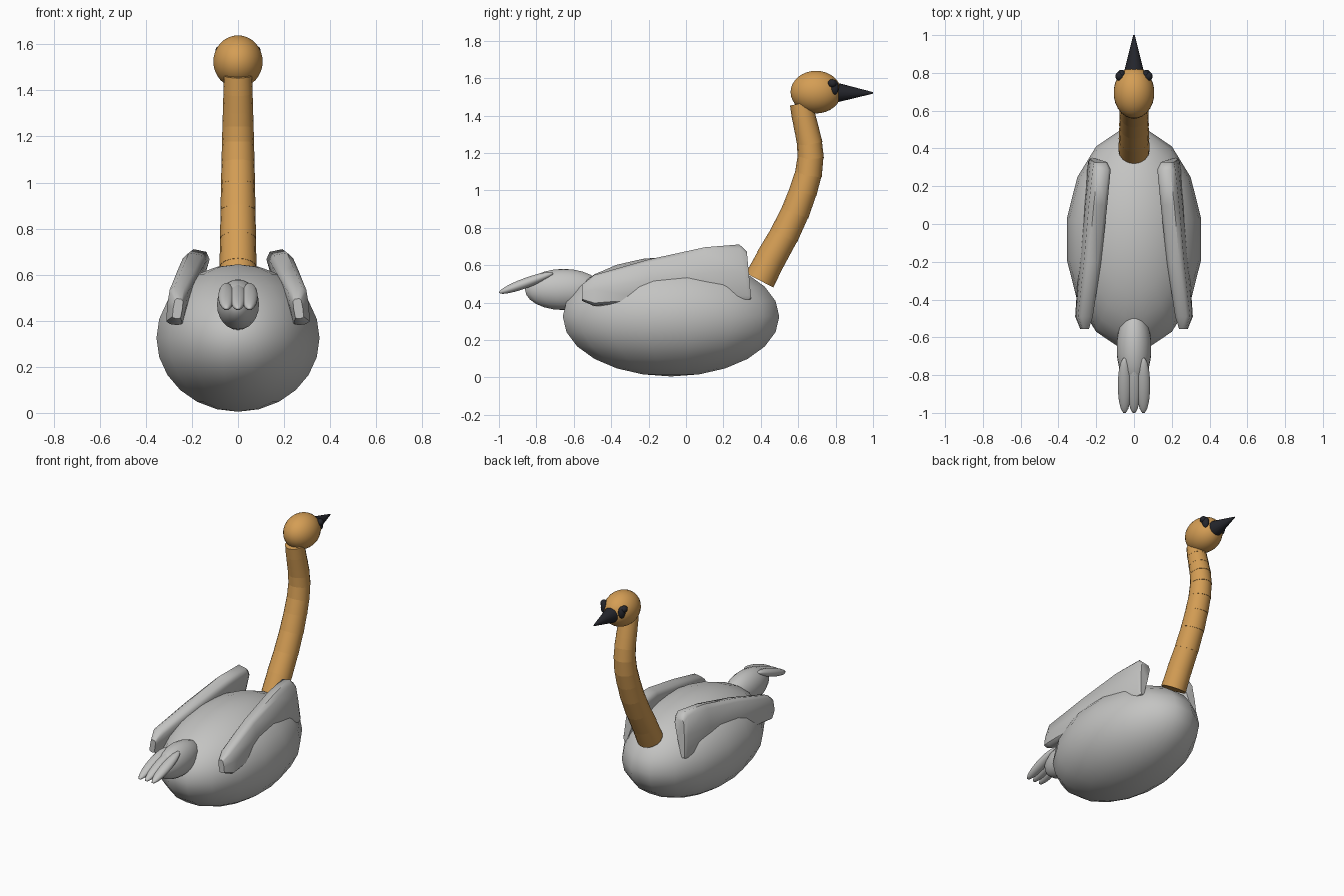
import bpy, bmesh, math
from mathutils import Vector, Matrix

if "Cube" in bpy.data.objects:
    bpy.data.objects.remove(bpy.data.objects["Cube"], do_unlink=True)


def material(name, rgb):
    m = bpy.data.materials.new(name)
    m.use_nodes = True
    m.diffuse_color = (*rgb, 1)
    m.node_tree.nodes["Principled BSDF"].inputs["Base Color"].default_value = (*rgb, 1)
    return m


GREY = material("pale grey", (0.55, 0.55, 0.54))
TAN = material("warm tan", (0.66, 0.34, 0.09))
DARK = material("dark slate", (0.018, 0.019, 0.025))


def finish(name, bm, mat, angle=50):
    bmesh.ops.recalc_face_normals(bm, faces=bm.faces)
    mesh = bpy.data.meshes.new(name)
    bm.to_mesh(mesh)
    bm.free()
    obj = bpy.data.objects.new(name, mesh)
    bpy.context.collection.objects.link(obj)
    mesh.materials.append(mat)
    bpy.ops.object.select_all(action="DESELECT")
    obj.select_set(True)
    bpy.context.view_layer.objects.active = obj
    bpy.ops.object.shade_smooth_by_angle(angle=math.radians(angle))
    return obj


def ellipsoid(name, centre, radii, mat, segments=16, rings=12, tilt=(0, 0, 0)):
    bm = bmesh.new()
    bmesh.ops.create_uvsphere(bm, u_segments=segments, v_segments=rings, radius=1,
                              matrix=Matrix.Rotation(math.pi / segments, 4, "Z"))
    obj = finish(name, bm, mat)
    obj.location, obj.scale = centre, radii
    obj.rotation_euler = [math.radians(a) for a in tilt]
    return obj


def cone(name, start, end, r1, r2, mat, sides=16):
    a, b = Vector(start), Vector(end)
    bm = bmesh.new()
    bmesh.ops.create_cone(bm, cap_ends=True, segments=sides, radius1=r1, radius2=r2,
                          depth=(b - a).length)
    obj = finish(name, bm, mat)
    obj.location = (a + b) / 2
    obj.rotation_euler = (b - a).to_track_quat("Z", "Y").to_euler()
    return obj


# Body and tail
ellipsoid("body", (0, -0.08, 0.325), (0.361, 0.59, 0.32), GREY)
ellipsoid("tail_base", (0, -0.655, 0.47), (0.093, 0.21, 0.11), GREY)
for label, x in (("right", -0.05), ("middle", 0), ("left", 0.05)):
    ellipsoid("tail_feather_" + label, (x, -0.855, 0.505), (0.036, 0.157, 0.027),
              GREY, tilt=(20, 0, 0))

# Neck: overlapping ring segments along a curve of (y, z) points
path = [(.393, .519), (.457, .642), (.527, .765), (.586, .888), (.628, 1.0), (.655, 1.09),
        (.666, 1.18), (.66, 1.257), (.645, 1.326), (.628, 1.4), (.615, 1.465)]
for i, (p, q) in enumerate(zip(path, path[1:])):
    a, b = Vector((0, *p)), Vector((0, *q))
    overlap = (b - a).normalized() * 0.012
    r = 0.083 - 0.0021 * i
    cone(f"neck_segment_{i + 1}", a - overlap * (i > 0), b + overlap * (i < 9),
         r, r - 0.004, TAN)

# Head, beak and eyes
ellipsoid("head", (0, 0.695, 1.525), (0.108, 0.137, 0.114), TAN, 24, 16)
cone("beak", (0, 0.79, 1.523), (0, 1.0, 1.521), 0.057, 0.004, DARK)
for side, s in (("left", 1), ("right", -1)):
    ellipsoid("eye_" + side, (s * 0.077, 0.782, 1.572), (0.022, 0.024, 0.022), DARK)
    ellipsoid("eye_patch_" + side, (s * 0.066, 0.792, 1.55), (0.022, 0.025, 0.04), DARK)


# Wings: lofted slabs, each section running from a bottom edge to a top edge
def wing(name, s):
    # bottom (x, y, z), top (x, y, z), half thickness at bottom and top
    sections = [
        ((.222, .348, .42), (.172, .325, .67), .012, .038),
        ((.225, .335, .415), (.165, .285, .705), .02, .052),
        ((.24, .1, .41), (.185, .1, .69), .03, .052),
        ((.26, -.2, .40), (.215, -.2, .625), .035, .048),
        ((.278, -.49, .383), (.255, -.49, .545), .035, .04),
        ((.268, -.555, .41), (.255, -.555, .495), .018, .018),
    ]
    outline = [(0, .5), (.06, 1), (.5, 1.1), (.9, 1), (1, .55)]
    bm = bmesh.new()
    loops = []
    for low, high, t0, t1 in sections:
        low, high = Vector(low), Vector(high)
        up = (high - low).normalized()
        out = up.cross(Vector((0, 1, 0))).normalized() * -1
        pts = [(u, w) for u, w in outline] + [(u, -w) for u, w in reversed(outline)]
        ring = []
        for u, w in pts:
            p = low.lerp(high, u) + out * w * (t0 + (t1 - t0) * u)
            ring.append(bm.verts.new((s * p.x, p.y, p.z)))
        loops.append(ring)
    n = len(loops[0])
    for a, b in zip(loops, loops[1:]):
        for i in range(n):
            j = (i + 1) % n
            bm.faces.new((a[i], a[j], b[j], b[i]))
    bm.faces.new(loops[0])
    bm.faces.new(loops[-1])
    finish(name, bm, GREY)


wing("wing_left", 1)
wing("wing_right", -1)
